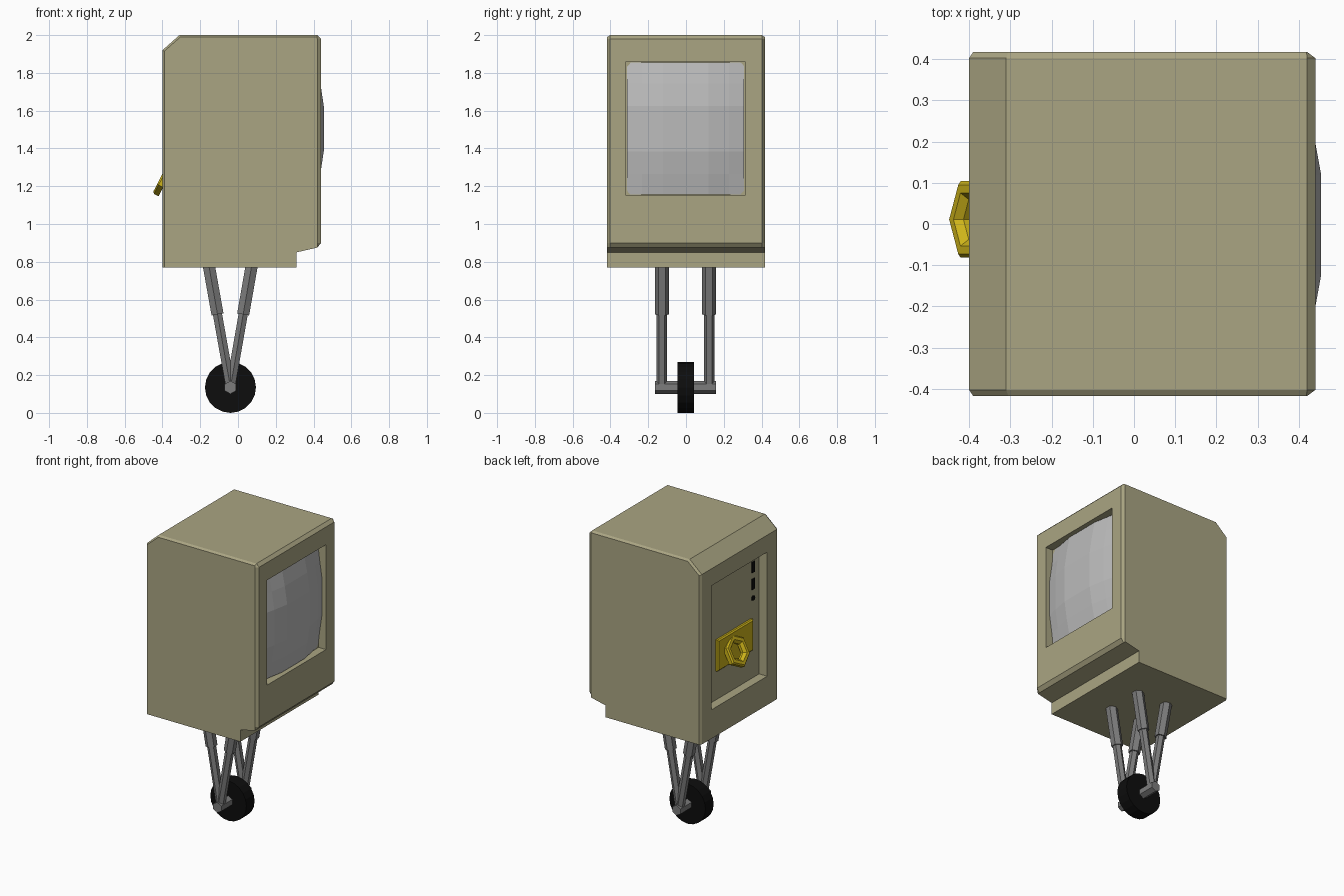
import bpy, bmesh, math
from mathutils import Vector

if "Cube" in bpy.data.objects:
    bpy.data.objects.remove(bpy.data.objects["Cube"])


def material(name, rgb):
    m = bpy.data.materials.new(name)
    m.diffuse_color = (*rgb, 1)
    m.use_nodes = True
    m.node_tree.nodes["Principled BSDF"].inputs["Base Color"].default_value = m.diffuse_color
    return m


KHAKI = material("khaki", (0.40, 0.375, 0.225))
GLASS = material("pale_grey", (0.50, 0.50, 0.50))
METAL = material("mid_grey", (0.20, 0.20, 0.20))
BLACK = material("black", (0.004, 0.004, 0.004))
YELLOW = material("yellow", (0.62, 0.46, 0.01))


def finish(name, bm, mat):
    bmesh.ops.recalc_face_normals(bm, faces=bm.faces)
    me = bpy.data.meshes.new(name)
    bm.to_mesh(me)
    bm.free()
    ob = bpy.data.objects.new(name, me)
    bpy.context.collection.objects.link(ob)
    me.materials.append(mat)
    return ob


def loft(name, rings, mat, closed=False):
    """Join rings of points with quads; cap the ends unless closed."""
    bm = bmesh.new()
    vs = [[bm.verts.new(p) for p in r] for r in rings]
    n = len(vs[0])
    pairs = list(zip(vs, vs[1:])) + ([(vs[-1], vs[0])] if closed else [])
    for a, b in pairs:
        for i in range(n):
            j = (i + 1) % n
            bm.faces.new((a[i], a[j], b[j], b[i]))
    if not closed:
        bm.faces.new(vs[0])
        bm.faces.new(vs[-1])
    bmesh.ops.remove_doubles(bm, verts=bm.verts, dist=1e-5)
    return finish(name, bm, mat)


def box(name, lo, hi, mat):
    (x0, y0, z0), (x1, y1, z1) = lo, hi
    rings = [[(x, y0, z0), (x, y1, z0), (x, y1, z1), (x, y0, z1)] for x in (x0, x1)]
    return loft(name, rings, mat)


def circle(c, axis, ref, r, n):
    axis = Vector(axis).normalized()
    u = Vector(ref)
    u = (u - axis * u.dot(axis)).normalized()
    w = axis.cross(u)
    return [Vector(c) + r * (u * math.cos(t) + w * math.sin(t))
            for t in (2 * math.pi * i / n for i in range(n))]


def rod(name, a, b, r, n, ref, mat):
    d = Vector(b) - Vector(a)
    return loft(name, [circle(a, d, ref, r, n), circle(b, d, ref, r, n)], mat)


def cut(ob, cutter):
    mod = ob.modifiers.new("recess", 'BOOLEAN')
    mod.operation = 'DIFFERENCE'
    mod.solver = 'EXACT'
    mod.object = cutter
    bpy.context.view_layer.objects.active = ob
    bpy.ops.object.modifier_apply(modifier=mod.name)
    bpy.data.objects.remove(cutter)


# Cabinet: chamfered side profile lofted across the width
full = [(-.40, .77), (.31, .77), (.31, .85), (.42, .875), (.44, .90),
        (.44, 1.98), (.42, 2.0), (-.31, 2.0), (-.40, 1.92)]
side = [(-.39, .77), (.31, .77), (.31, .85), (.42, .875), (.42, .90),
        (.42, 1.98), (.418, 1.99), (-.305, 1.99), (-.39, 1.915)]
cabinet = loft("cabinet", [[(x, y, z) for x, z in prof] for y, prof in
                           ((-.417, side), (-.402, full), (.402, full), (.417, side))], KHAKI)

# Recesses for the screen and the rear panel
cut(cabinet, box("screen_cutter", (.385, -.318, 1.15), (.6, .313, 1.86), KHAKI))
cut(cabinet, box("panel_cutter", (-.6, -.297, .965), (-.34, .30, 1.805), KHAKI))

# Bulged screen made of flat facets
steps_y = [(-.31, .04), (-.23, .02), (-.12, 0), (.12, 0), (.23, .02), (.31, .04)]
steps_z = [(-.35, .04), (-.24, .018), (-.12, 0), (.12, 0), (.24, .018), (.35, .04)]
bm = bmesh.new()
grid = [[bm.verts.new((max(.454 - dy - dz, .382), y - .002, 1.505 + z)) for y, dy in steps_y]
        for z, dz in steps_z]
for i in range(5):
    for j in range(5):
        bm.faces.new((grid[i][j], grid[i][j + 1], grid[i + 1][j + 1], grid[i + 1][j]))
screen = finish("screen", bm, GLASS)
if screen.data.polygons[12].normal.x < 0:
    screen.data.flip_normals()

# Latch plate with a chamfered rim
loft("latch_plate", [[(x, -.02 + sy * (.19 - e), 1.268 + sz * (.106 - e))
                      for sy, sz in ((-1, -1), (1, -1), (1, 1), (-1, 1))]
                     for x, e in ((-.335, 0), (-.352, 0), (-.36, .008))], YELLOW)

# Tilted six-sided pull ring
axis = Vector((-.89, 0, .455)).normalized()
centre = Vector((-.388, .011, 1.25))
ring = [(.107, -.018), (.107, .009), (.097, .018), (.074, .018), (.056, 0), (.056, -.018)]
loft("pull_ring", [circle(centre + axis * h, axis, (0, 0, 1), r, 6) for r, h in ring],
     YELLOW, closed=True)

# Slots and socket on the rear panel
for i, z in enumerate((1.715, 1.60)):
    box(f"panel_slot_{i + 1}", (-.346, -.245, z - .036), (-.338, -.215, z + .036), BLACK)
rod("panel_socket", (-.338, -.23, 1.505), (-.346, -.23, 1.505), .017, 8, (0, 0, 1), BLACK)

# Telescopic legs: two splayed pairs meeting at the axle
for side_name, y in (("front", -.128), ("back", .123)):
    for lean, top_x in (("left", -.158), ("right", .076)):
        foot = Vector((-.04, y, .137))
        top = Vector((top_x, y, .80))
        joint = foot.lerp(top, .58)
        rod(f"{side_name}_{lean}_lower_leg", foot, joint + (top - foot) * .05,
            .028, 6, (0, 1, 0), METAL)
        rod(f"{side_name}_{lean}_leg_sleeve", joint, top, .037, 6, (0, 1, 0), METAL)

# Axle and wheel
rod("axle", (-.04, -.165, .135), (-.04, .16, .135), .035, 6, (0, 0, 1), METAL)
rod("wheel", (-.04, -.046, .135), (-.04, .042, .135), .135, 20, (0, 0, 1), BLACK)
